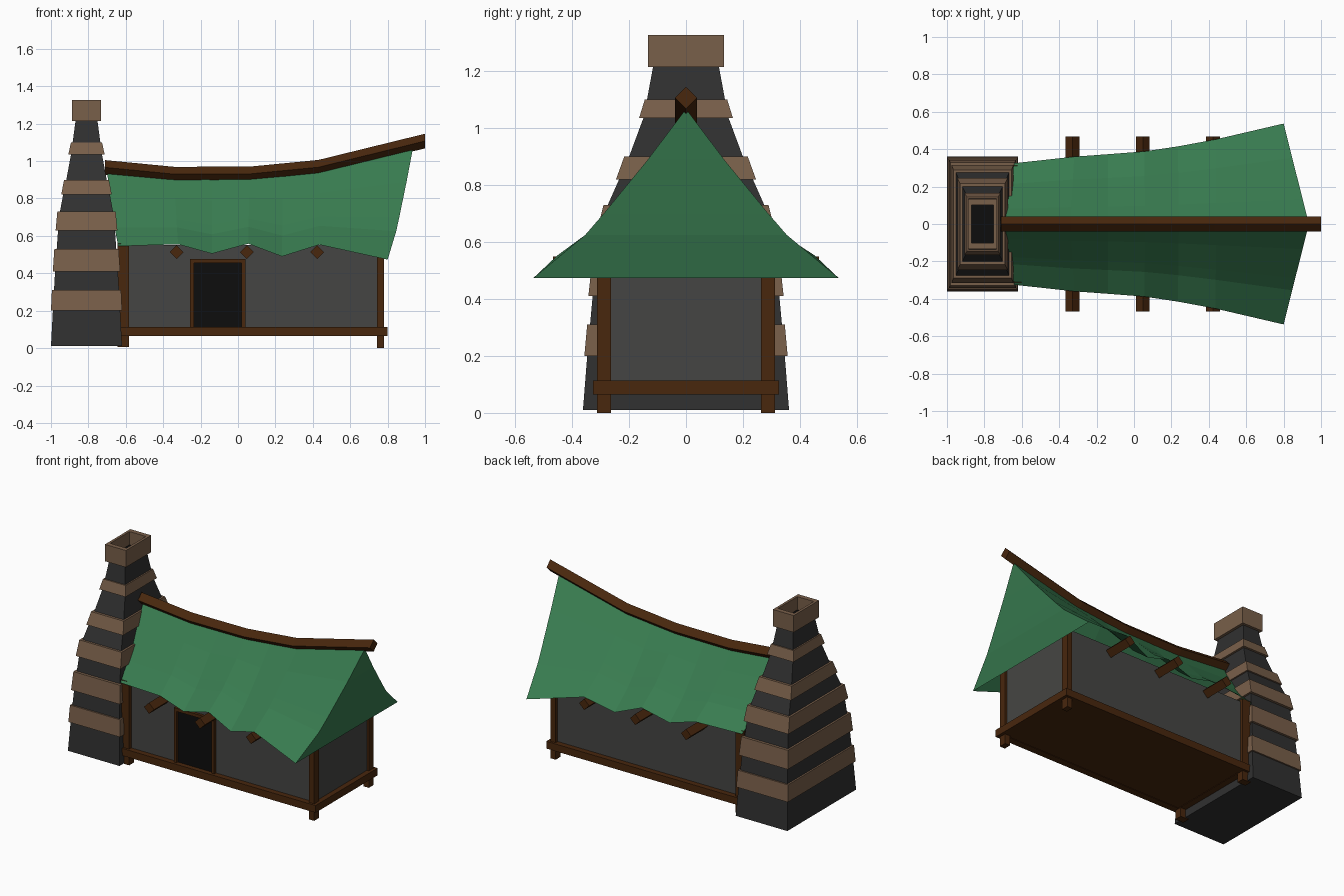
import bpy, bmesh, math
from mathutils import Vector

if "Cube" in bpy.data.objects:
    bpy.data.objects.remove(bpy.data.objects["Cube"])


def material(name, r, g, b):
    m = bpy.data.materials.new(name)
    m.diffuse_color = (r, g, b, 1)
    m.use_nodes = True
    m.node_tree.nodes["Principled BSDF"].inputs["Base Color"].default_value = m.diffuse_color
    return m


WOOD = material("wood", 0.065, 0.02, 0.004)
GREEN = material("roof_green", 0.04, 0.2, 0.08)
DARK = material("dark_stone", 0.03, 0.03, 0.03)
TAN = material("tan_stone", 0.19, 0.115, 0.068)
WALL = material("plaster", 0.06, 0.06, 0.056)
BLACK = material("black", 0.004, 0.004, 0.004)


def make(name, verts, faces, mat):
    bm = bmesh.new()
    vs = [bm.verts.new(v) for v in verts]
    for f in faces:
        bm.faces.new([vs[i] for i in f])
    bmesh.ops.recalc_face_normals(bm, faces=bm.faces)
    me = bpy.data.meshes.new(name)
    bm.to_mesh(me)
    bm.free()
    me.materials.append(mat)
    ob = bpy.data.objects.new(name, me)
    bpy.context.collection.objects.link(ob)
    return ob


def loft(name, rings, mat, cap_end=True):
    """Skin a list of four-point rings into a closed tube."""
    n = len(rings)
    verts = [p for r in rings for p in r]
    faces = [(4*i+k, 4*i+(k+1) % 4, 4*i+4+(k+1) % 4, 4*i+4+k)
             for i in range(n - 1) for k in range(4)]
    faces.append((0, 1, 2, 3))
    if cap_end:
        faces.append(tuple(range(4*n-4, 4*n)))
    return make(name, verts, faces, mat)


def rect(cx, hx, hy, z):
    return [(cx-hx, -hy, z), (cx+hx, -hy, z), (cx+hx, hy, z), (cx-hx, hy, z)]


def box(name, x0, x1, y0, y1, z0, z1, mat):
    return loft(name, [[(x0, y0, z), (x1, y0, z), (x1, y1, z), (x0, y1, z)]
                       for z in (z0, z1)], mat)


# Chimney core: (height, half width x, half depth y)
CX = -0.81
core = [(0.01, 0.19, 0.362), (0.2, 0.18, 0.347), (0.41, 0.168, 0.328), (0.63, 0.152, 0.298),
        (0.73, 0.142, 0.275), (0.82, 0.125, 0.235), (0.9, 0.108, 0.2),
        (1.04, 0.082, 0.148), (1.22, 0.058, 0.115)]
loft("chimney_core", [rect(CX, hx, hy, z) for z, hx, hy in core], DARK)

# Protruding stone courses: bottom z, hx, hy, top z, hx, hy
courses = [(0.2, 0.19, 0.357, 0.31, 0.185, 0.347), (0.41, 0.18, 0.343, 0.53, 0.172, 0.33),
           (0.63, 0.165, 0.315, 0.73, 0.156, 0.29), (0.82, 0.135, 0.246, 0.9, 0.12, 0.217),
           (1.035, 0.097, 0.165, 1.1, 0.083, 0.145)]
for i, (z0, a, b, z1, c, d) in enumerate(courses):
    loft(f"chimney_course_{i+1}", [rect(CX, a, b, z0), rect(CX, c, d, z1)], TAN)

# Hollow cap and dark flue
loft("chimney_cap", [rect(CX, 0.077, 0.133, 1.215), rect(CX, 0.077, 0.133, 1.327),
                     rect(CX, 0.06, 0.102, 1.327), rect(CX, 0.06, 0.102, 1.23)], TAN)
box("chimney_flue", CX-0.06, CX+0.06, -0.102, 0.102, 1.225, 1.24, BLACK)

# Walls, floor, sill beams
box("walls", -0.64, 0.765, -0.29, 0.29, 0.075, 0.55, WALL)
box("floor", -0.63, 0.78, -0.3, 0.3, 0.068, 0.09, WOOD)
for s, side in ((-1, "front"), (1, "back")):
    ys = sorted((s*0.28, s*0.327))
    box(f"{side}_sill", -0.63, 0.8, *ys, 0.065, 0.113, WOOD)
    yp = sorted((s*0.263, s*0.312))
    box(f"{side}_right_post", 0.742, 0.78, *yp, 0.0, 0.53, WOOD)
    box(f"{side}_left_post", -0.645, -0.583, *yp, 0.005, 0.56, WOOD)
box("right_sill", 0.75, 0.8, -0.327, 0.327, 0.065, 0.113, WOOD)
box("left_sill", -0.63, -0.58, -0.3, 0.3, 0.065, 0.113, WOOD)

# Door with frame
box("door_opening", -0.24, 0.025, -0.294, -0.27, 0.1, 0.46, BLACK)
box("door_left_jamb", -0.256, -0.236, -0.308, -0.27, 0.1, 0.456, WOOD)
box("door_right_jamb", 0.02, 0.04, -0.308, -0.27, 0.1, 0.456, WOOD)
box("door_lintel", -0.256, 0.04, -0.308, -0.27, 0.455, 0.476, WOOD)

# Cross beams turned on edge, poking out under the eaves
for i, x in enumerate((-0.328, 0.047, 0.423)):
    h = 0.037
    loft(f"cross_beam_{i+1}", [[(x-h, y, 0.513), (x, y, 0.513-h), (x+h, y, 0.513), (x, y, 0.513+h)]
                               for y in (-0.468, 0.468)], WOOD)

# Sagging ridge beam
ridge = [(-0.71, 0.966), (-0.34, 0.93), (0.07, 0.932), (0.43, 0.967), (1.0, 1.107)]
h = 0.039
loft("ridge_beam", [[(x, -h, z), (x, 0, z-h), (x, h, z), (x, 0, z+h)] for x, z in ridge], WOOD)

# Roof stations: ridge x, ridge z, eave x, eave y, eave z
stations = [(-0.7, 0.94, -0.64, 0.325, 0.545), (-0.34, 0.91, -0.32, 0.36, 0.555),
            (-0.14, 0.91, -0.14, 0.373, 0.505), (0.06, 0.912, 0.055, 0.388, 0.558),
            (0.24, 0.927, 0.235, 0.415, 0.49), (0.44, 0.948, 0.435, 0.452, 0.553),
            (0.935, 1.068, 0.8, 0.537, 0.473)]
# Flared section: fraction outwards, fraction downwards
section = [(0, 0), (0.25, 0.3), (0.54, 0.62), (0.66, 0.745), (1, 1)]
profile = [(-a, b) for a, b in section[:0:-1]] + section
n = len(profile)
verts = [(rx + (ex-rx)*abs(a), ey*a, rz + (ez-rz)*b)
         for rx, rz, ex, ey, ez in stations for a, b in profile]
faces = [(i*n+k, i*n+k+1, (i+1)*n+k+1, (i+1)*n+k)
         for i in range(len(stations)-1) for k in range(n-1)]
for base in (0, (len(stations)-1)*n):
    # Gable ends as horizontal strips
    faces += [(base+k, base+k+1, base+n-2-k, base+n-1-k) for k in range(n//2-1)]
    m = base + n//2
    faces.append((m-1, m, m+1))
make("roof", verts, faces, GREEN)
